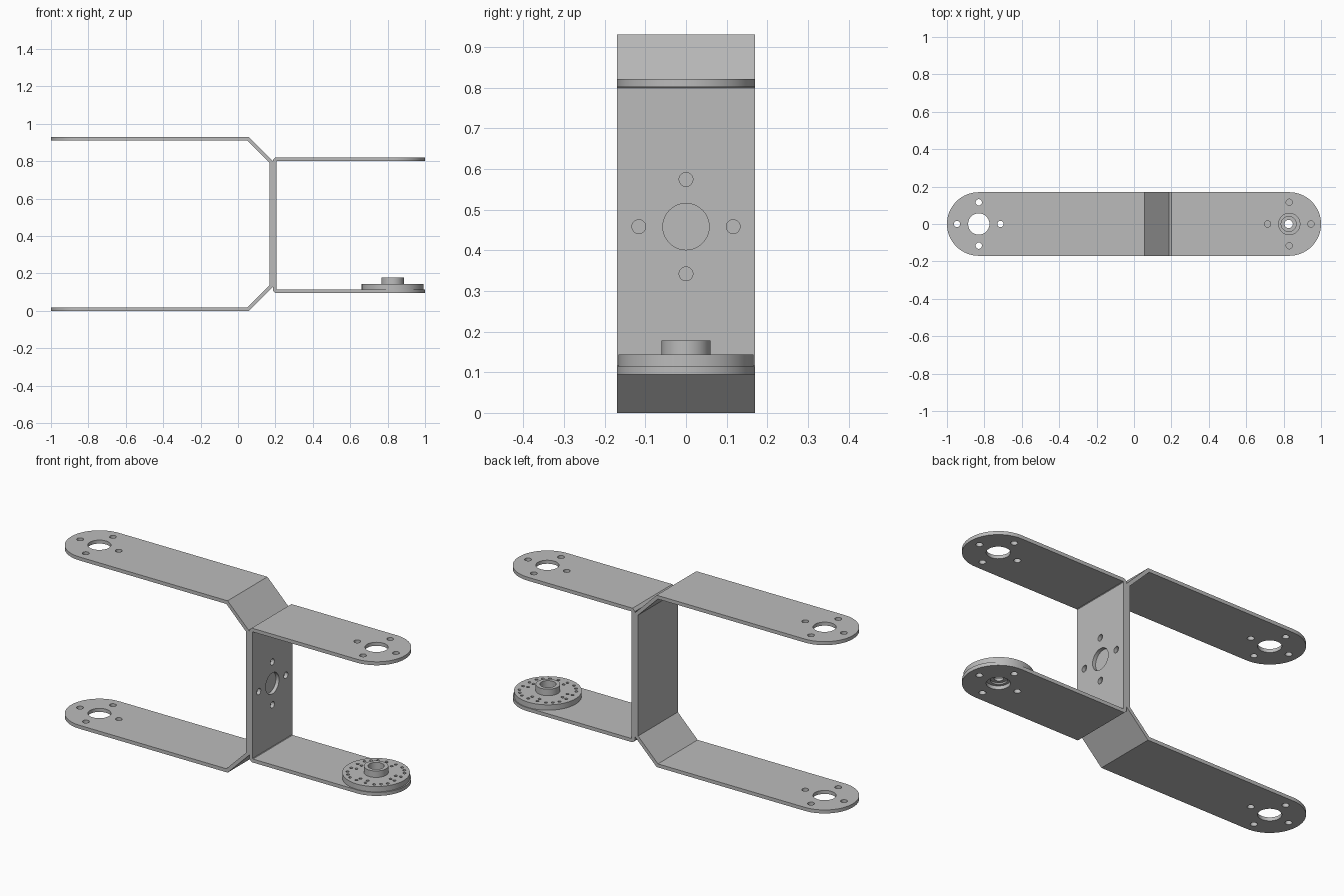
import bpy, bmesh
from math import radians, cos, sin, pi
from mathutils import Vector, Matrix

cube = bpy.data.objects.get("Cube")
if cube:
    bpy.data.objects.remove(cube, do_unlink=True)

grey = bpy.data.materials.new("satin grey metal")
grey.use_nodes = True
colour = (0.5, 0.5, 0.5, 1)
grey.diffuse_color = colour
grey.node_tree.nodes["Principled BSDF"].inputs["Base Color"].default_value = colour

HALF = 0.17      # half width of the strips, also the end radius
T = 0.019        # sheet thickness
PIVOT = 0.83     # distance of the end holes from the middle
RING = 0.116     # radius of the screw hole circle


def make(name, bm):
    bmesh.ops.recalc_face_normals(bm, faces=bm.faces)
    mesh = bpy.data.meshes.new(name)
    bm.to_mesh(mesh)
    bm.free()
    mesh.materials.append(grey)
    ob = bpy.data.objects.new(name, mesh)
    bpy.context.collection.objects.link(ob)
    return ob


def activate(ob):
    bpy.ops.object.select_all(action='DESELECT')
    ob.select_set(True)
    bpy.context.view_layer.objects.active = ob


def boolean(ob, bm, operation):
    cutter = make("cutter", bm)
    cutter.hide_render = True
    mod = ob.modifiers.new("cut", 'BOOLEAN')
    mod.operation, mod.solver, mod.object = operation, 'EXACT', cutter
    activate(ob)
    bpy.ops.object.modifier_apply(modifier=mod.name)
    bpy.data.objects.remove(cutter, do_unlink=True)


def smooth(ob):
    activate(ob)
    bpy.ops.object.shade_smooth_by_angle(angle=radians(30))


def prism(points, direction):
    """Extrude a flat outline along a direction."""
    bm = bmesh.new()
    face = bm.faces.new([bm.verts.new(p) for p in points])
    ext = bmesh.ops.extrude_face_region(bm, geom=[face])
    verts = [g for g in ext["geom"] if isinstance(g, bmesh.types.BMVert)]
    bmesh.ops.translate(bm, verts=verts, vec=direction)
    return bm


def hole(bm, centre, radius, depth, turn=Matrix(), segments=32):
    bmesh.ops.create_cone(bm, cap_ends=True, segments=segments, radius1=radius,
                          radius2=radius, depth=depth,
                          matrix=Matrix.Translation(centre) @ turn)


def hole_pattern(bm, centre, depth, turn=Matrix()):
    """Large centre hole with four screw holes around it."""
    hole(bm, centre, 0.057, depth, turn, 48)
    for k in range(4):
        offset = turn @ Vector((RING * cos(k * pi / 2), RING * sin(k * pi / 2), 0))
        hole(bm, Vector(centre) + offset, 0.017, depth, turn, 24)


def sheet_outline(path, side):
    """Thicken an open bent path with mitred corners."""
    pts = [Vector(p) for p in path]
    inner = []
    for i, p in enumerate(pts):
        normals = []
        for a, b in ((i - 1, i), (i, i + 1)):
            if a >= 0 and b < len(pts):
                d = (pts[b] - pts[a]).normalized()
                normals.append(Vector((-d.y, d.x)) * side)
        m = sum(normals, Vector((0, 0))).normalized()
        inner.append(p + m * (T / m.dot(normals[0])))
    return [(p.x, -HALF, p.y) for p in pts + inner[::-1]]


def bracket(name, path, side, end, web_holes):
    ob = make(name, prism(sheet_outline(path, side), (0, 2 * HALF, 0)))
    # round the free ends
    steps = 32
    plan = [(end * (PIVOT + HALF * cos(a)), HALF * sin(a), -1)
            for a in (-pi / 2 + pi * i / steps for i in range(steps + 1))]
    plan += [(-end * 0.5, HALF, -1), (-end * 0.5, -HALF, -1)]
    boolean(ob, prism(plan, (0, 0, 3)), 'INTERSECT')
    # holes through both arms, and the web where wanted
    bm = bmesh.new()
    hole_pattern(bm, (end * PIVOT, 0, 0.5), 3)
    if web_holes:
        hole_pattern(bm, (0.2, 0, 0.458), 0.2, Matrix.Rotation(pi / 2, 4, 'Y'))
    boolean(ob, bm, 'DIFFERENCE')
    smooth(ob)


# wide bracket with slanted shoulders
bracket("wide_bracket",
        [(-1, 0), (0.057, 0), (0.187, 0.13), (0.187, 0.8), (0.057, 0.93), (-1, 0.93)],
        1, -1, False)

# narrow bracket, back to back with the wide one
bracket("narrow_bracket",
        [(1, 0.095), (0.201, 0.095), (0.187, 0.109),
         (0.187, 0.807), (0.201, 0.821), (1, 0.821)],
        -1, 1, True)

# round horn with a stepped bore, turned from a half section
section = [(0.022, 0.122), (0.04, 0.122), (0.04, 0.114), (0.166, 0.114),
           (0.166, 0.143), (0.06, 0.143), (0.06, 0.178), (0.04, 0.178),
           (0.04, 0.135), (0.022, 0.135)]
bm = bmesh.new()
loop = [bm.verts.new((r, 0, z)) for r, z in section]
edges = [bm.edges.new((loop[i - 1], loop[i])) for i in range(len(loop))]
bmesh.ops.spin(bm, geom=loop + edges, cent=(0, 0, 0), axis=(0, 0, 1),
               angle=2 * pi, steps=64, use_duplicate=False)
bmesh.ops.remove_doubles(bm, verts=bm.verts, dist=0.0005)
bmesh.ops.translate(bm, verts=bm.verts, vec=(PIVOT - 0.003, 0, 0))
horn = make("round_horn", bm)

# small screw holes in the horn
bm = bmesh.new()
for k in range(4):
    spots = [(r, k * 90 + d) for d in (-12, 12) for r in (0.105, 0.132)]
    spots += [(0.14, k * 90 + 45 + d) for d in (-14, 0, 14)]
    for r, deg in spots:
        a = radians(deg)
        hole(bm, (PIVOT - 0.003 + r * cos(a), r * sin(a), 0.13), 0.008, 0.1, segments=12)
boolean(horn, bm, 'DIFFERENCE')
smooth(horn)
